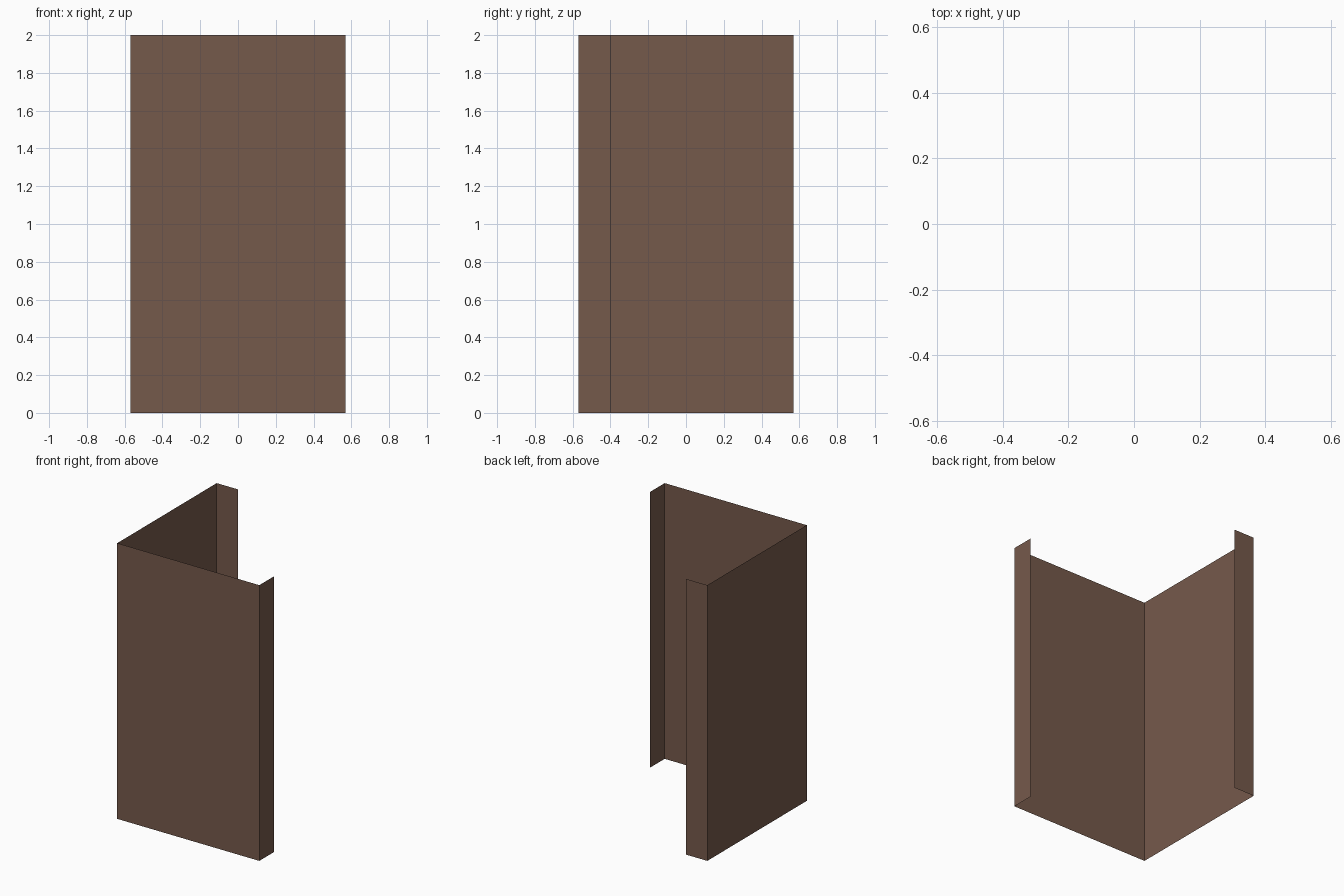
import bpy, bmesh

if "Cube" in bpy.data.objects:
    bpy.data.objects.remove(bpy.data.objects["Cube"])

HALF = 0.57      # half width of the two main walls
LIP = 0.17       # width of the return flanges
HEIGHT = 2.0

brown = bpy.data.materials.new("dark brown")
brown.diffuse_color = (0.179, 0.101, 0.071, 1.0)
brown.use_nodes = True
brown.node_tree.nodes["Principled BSDF"].inputs["Base Color"].default_value = brown.diffuse_color

# Folded sheet seen from above: flange, left wall, front wall, flange
profile = [(-HALF + LIP, HALF), (-HALF, HALF), (-HALF, -HALF),
           (HALF, -HALF), (HALF, -HALF + LIP)]

bm = bmesh.new()
base = [bm.verts.new((x, y, 0)) for x, y in profile]
edges = [bm.edges.new(pair) for pair in zip(base, base[1:])]

# Raise the profile into an open, zero-thickness sheet
top = bmesh.ops.extrude_edge_only(bm, edges=edges)["geom"]
bmesh.ops.translate(bm, vec=(0, 0, HEIGHT),
                    verts=[g for g in top if isinstance(g, bmesh.types.BMVert)])

# Make the walls face outwards
bm.normal_update()
front = min(bm.faces, key=lambda f: f.calc_center_median().y)
if front.normal.y > 0:
    bmesh.ops.reverse_faces(bm, faces=bm.faces[:])

mesh = bpy.data.meshes.new("corner_panel")
bm.to_mesh(mesh)
bm.free()
mesh.materials.append(brown)
panel = bpy.data.objects.new("corner_panel", mesh)
bpy.context.collection.objects.link(panel)
